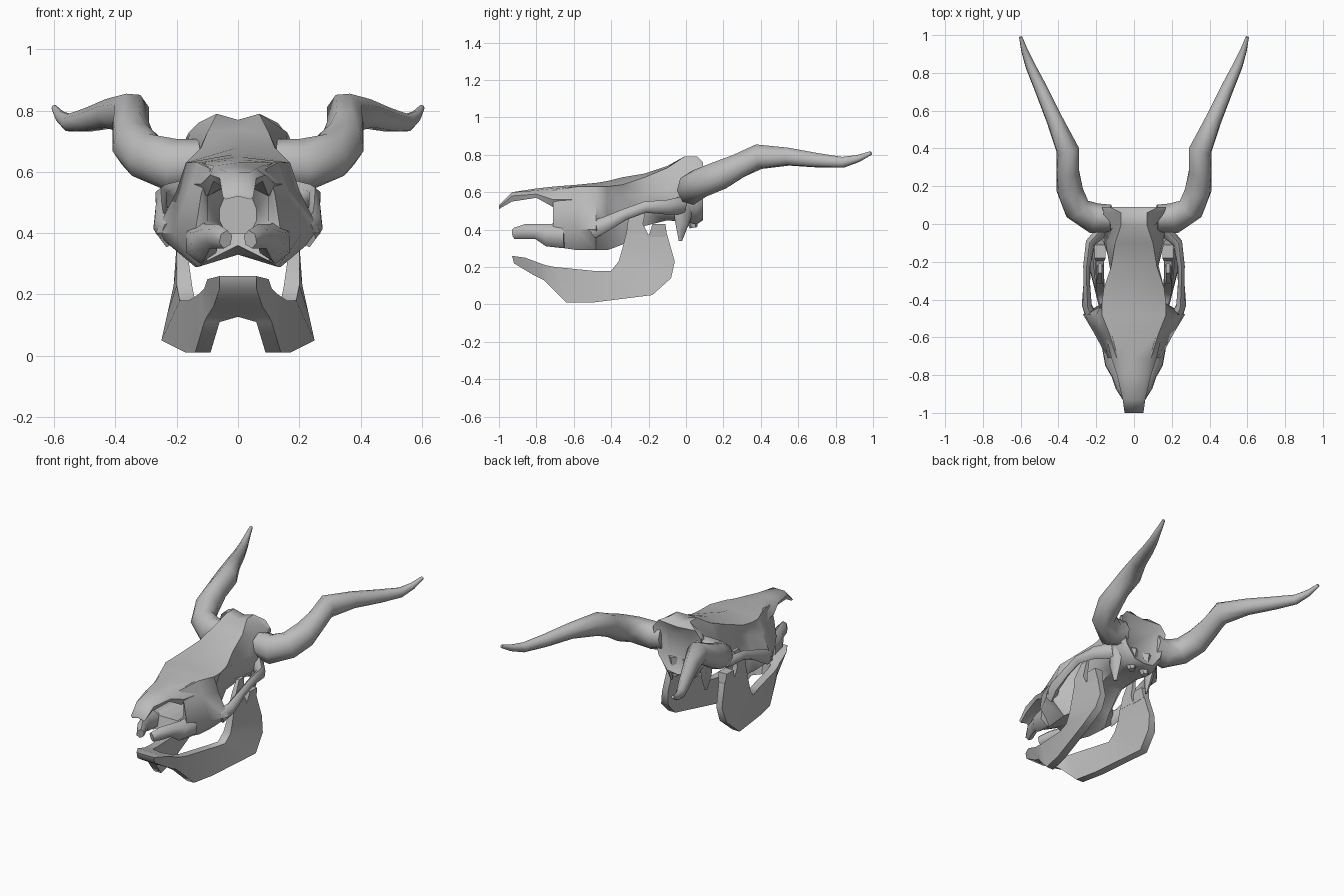
import bpy, bmesh, math
from mathutils import Vector

cube = bpy.data.objects.get("Cube")
if cube:
    bpy.data.objects.remove(cube, do_unlink=True)

bone = bpy.data.materials.new("bone_grey")
bone.use_nodes = True
bone.diffuse_color = (.5, .5, .5, 1)
bone.node_tree.nodes["Principled BSDF"].inputs["Base Color"].default_value = (.5, .5, .5, 1)


def loft(name, rings, mirror=False):
    """Skin a list of equal-length closed rings and cap both ends."""
    bm = bmesh.new()
    loops = [[bm.verts.new(point) for point in ring] for ring in rings]
    count = len(loops[0])
    for first, second in zip(loops, loops[1:]):
        for i in range(count):
            j = (i + 1) % count
            bm.faces.new((first[i], first[j], second[j], second[i]))
    bm.faces.new(loops[0])
    bm.faces.new(loops[-1])
    bmesh.ops.recalc_face_normals(bm, faces=bm.faces)
    mesh = bpy.data.meshes.new(name)
    bm.to_mesh(mesh)
    bm.free()
    mesh.materials.append(bone)
    obj = bpy.data.objects.new(name, mesh)
    bpy.context.collection.objects.link(obj)
    bpy.ops.object.select_all(action='DESELECT')
    obj.select_set(True)
    bpy.context.view_layer.objects.active = obj
    bpy.ops.object.shade_smooth_by_angle(angle=math.radians(55))
    if mirror:
        obj.modifiers.new("Mirror", 'MIRROR').use_axis[0] = True
    return obj


def symmetric_ring(y, top, sides, bottom):
    """Closed section across the centre line from the points of its left half."""
    left = [(x, y, z) for x, z in sides]
    right = [(-x, y, z) for x, z in reversed(sides)]
    return [(0, y, top)] + left + [(0, y, bottom)] + right


def tube(name, stations, sides=8, flatten=1):
    """Tapered mirrored tube through stations of x, y, z, radius."""
    points = [Vector(station[:3]) for station in stations]
    rings = []
    for k, centre in enumerate(points):
        along = points[min(k + 1, len(points) - 1)] - points[max(k - 1, 0)]
        across = along.cross(Vector((0, .3, 1))).normalized()
        up = across.cross(along).normalized()
        radius = stations[k][3]
        ring = []
        for i in range(sides):
            turn = math.tau * (i + .5) / sides
            ring.append(centre + across * math.cos(turn) * radius * flatten
                        + up * math.sin(turn) * radius)
        rings.append(ring)
    return loft(name, rings, mirror=True)


def plate(name, stations):
    """Mirrored bone blade: upper y, z, lower y, z, upper x, lower x, thickness."""
    rings = []
    for y0, z0, y1, z1, x0, x1, thick in stations:
        rings.append([(x0, y0, z0), (x1, y1, z1),
                      (x1 - thick, y1, z1), (x0 - thick, y0, z0)])
    return loft(name, rings, mirror=True)


# Skull body: starts deep inside the nasal cavity, folds over its rim, runs to the twin-peaked crest
skull_sections = [
    (-.42, .54, [(.04, .53), (.06, .48), (.06, .44), (.04, .4)], .4),
    (-.69, .59, [(.07, .59), (.1, .53), (.1, .44), (.06, .4)], .4),
    (-.71, .62, [(.09, .61), (.12, .53), (.14, .4), (.1, .31)], .36),
    (-.58, .64, [(.13, .63), (.16, .54), (.21, .4), (.13, .29)], .33),
    (-.48, .65, [(.17, .63), (.2, .54), (.27, .4), (.14, .29)], .35),
    (-.42, .66, [(.17, .63), (.14, .54), (.17, .43), (.13, .29)], .36),
    (-.34, .68, [(.16, .64), (.11, .57), (.1, .46), (.09, .32)], .38),
    (-.22, .7, [(.12, .68), (.13, .59), (.12, .5), (.07, .42)], .43),
    (-.1, .74, [(.1, .73), (.15, .62), (.16, .51), (.09, .45)], .45),
    (-.01, .77, [(.07, .79), (.11, .7), (.17, .54), (.1, .44)], .45),
    (.06, .77, [(.07, .79), (.16, .73), (.15, .53), (.09, .43)], .44),
    (.09, .75, [(.13, .76), (.17, .71), (.13, .54), (.07, .46)], .45),
    (.06, .7, [(.08, .69), (.1, .64), (.08, .56), (.04, .5)], .49),
]
loft("skull", [symmetric_ring(*section) for section in skull_sections])

# Nasal bone overhanging the open nose
nasal_sections = [
    (-1, .53, [(.03, .53), (.05, .52), (.04, .51)], .52),
    (-.93, .6, [(.04, .6), (.06, .58), (.05, .55)], .56),
    (-.8, .62, [(.06, .61), (.09, .59), (.08, .57)], .58),
    (-.71, .63, [(.08, .62), (.12, .56), (.1, .52)], .57),
    (-.58, .64, [(.12, .63), (.15, .56), (.12, .53)], .57),
]
loft("nasal_bone", [symmetric_ring(*section) for section in nasal_sections])

# Upper jaw prongs
tube("upper_jaw_prong", [(.12, -.65, .37, .07), (.11, -.74, .37, .06),
                         (.09, -.8, .39, .04), (.07, -.86, .39, .04),
                         (.04, -.92, .38, .03)], sides=6, flatten=.8)

# Cheek arches
tube("cheek_arch", [(.22, -.5, .4, .05), (.25, -.43, .43, .04),
                    (.25, -.33, .48, .03), (.25, -.22, .52, .03),
                    (.23, -.1, .52, .04), (.15, -.02, .53, .05)], sides=6, flatten=.7)

# Occipital spikes and condyles
tube("skull_spike", [(.13, -.01, .54, .06), (.13, -.02, .44, .04),
                     (.12, -.03, .34, .01)], sides=6, flatten=.6)
tube("condyle", [(.05, .03, .54, .05), (.05, .03, .47, .04), (.05, .04, .41, .02)],
     sides=6)

# Lower jaw from the joined chin back to the ramus
plate("lower_jaw", [
    (-.93, .26, -.92, .22, .06, .06, .06),
    (-.86, .25, -.82, .16, .1, .08, .1),
    (-.78, .22, -.76, .13, .11, .1, .11),
    (-.75, .21, -.74, .11, .12, .11, .05),
    (-.7, .2, -.64, .01, .13, .14, .05),
    (-.5, .18, -.5, .01, .16, .17, .05),
    (-.4, .18, -.18, .05, .19, .25, .05),
    (-.36, .23, -.08, .14, .2, .23, .05),
    (-.34, .3, -.06, .23, .2, .21, .04),
    (-.32, .38, -.1, .37, .2, .2, .04),
])
plate("jaw_front_process", [(-.32, .37, -.2, .37, .2, .2, .04),
                            (-.31, .45, -.23, .43, .2, .2, .03),
                            (-.26, .53, -.21, .53, .19, .19, .02)])
plate("jaw_hinge", [(-.2, .36, -.1, .36, .2, .2, .04),
                    (-.18, .43, -.11, .43, .21, .21, .06)])

# Horns sweeping out, up and back
tube("horn", [(.12, .03, .63, .08), (.21, .03, .62, .09), (.3, .08, .65, .08),
              (.34, .18, .69, .08), (.35, .28, .74, .07), (.35, .39, .79, .07),
              (.42, .55, .79, .05), (.49, .71, .77, .04), (.55, .84, .76, .03),
              (.58, .92, .78, .02), (.6, .99, .81, .01)], flatten=.9)
